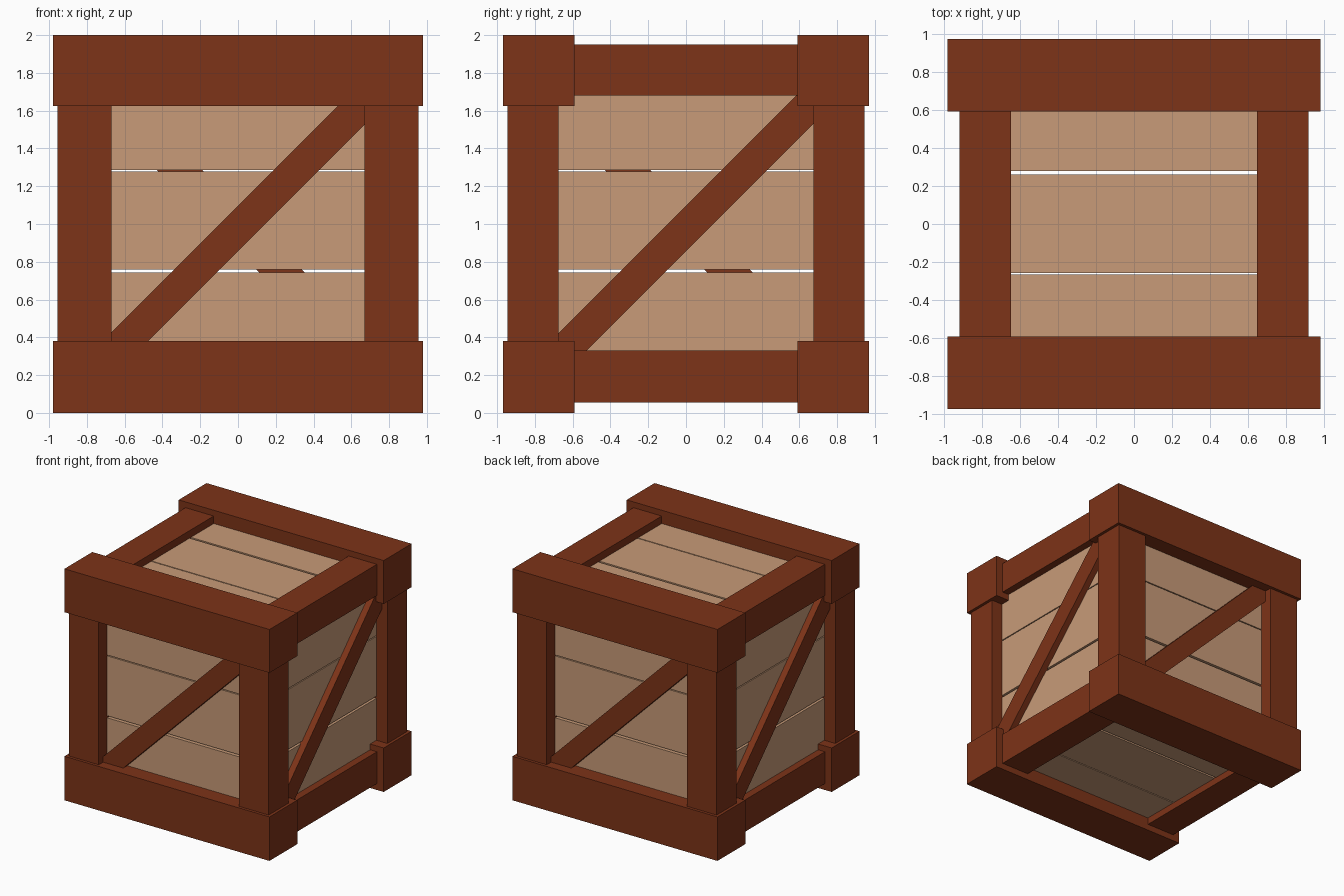
import bpy, math
from mathutils import Matrix

if "Cube" in bpy.data.objects:
    bpy.data.objects.remove(bpy.data.objects["Cube"])


def material(name, colour):
    m = bpy.data.materials.new(name)
    m.diffuse_color = (*colour, 1)
    m.use_nodes = True
    m.node_tree.nodes["Principled BSDF"].inputs["Base Color"].default_value = m.diffuse_color
    return m


FRAME = material("frame_wood", (0.205, 0.033, 0.009))
PLANK = material("plank_wood", (0.578, 0.328, 0.188))


def box(name, mat, lo, hi, xform=Matrix()):
    """Box between two corners, then moved by xform."""
    bpy.ops.mesh.primitive_cube_add(size=1)
    o = bpy.context.object
    o.name = name
    size = [h - l for l, h in zip(lo, hi)]
    mid = [(h + l) / 2 for l, h in zip(lo, hi)]
    o.data.transform(xform @ Matrix.Translation(mid) @ Matrix.Diagonal((*size, 1)))
    o.data.materials.append(mat)
    return o


def span(sign, a, b):
    return sorted((sign * a, sign * b))


for sy in (-1, 1):
    y0, y1 = span(sy, 0.59, 0.97)
    # heavy beams along the top and bottom edges
    for z0, z1 in ((0, 0.38), (1.625, 2)):
        box("edge_beam", FRAME, (-0.98, y0, z0), (0.98, y1, z1))
    # corner posts
    y0, y1 = span(sy, 0.675, 0.945)
    for sx in (-1, 1):
        x0, x1 = span(sx, 0.67, 0.955)
        box("corner_post", FRAME, (x0, y0, 0.3), (x1, y1, 1.7))

# side rails between the beams
for sx in (-1, 1):
    x0, x1 = span(sx, 0.645, 0.915)
    for z0, z1 in ((0.055, 0.33), (1.68, 1.95)):
        box("side_rail", FRAME, (x0, -0.65, z0), (x1, 0.65, z1))

# four walls: three planks and a diagonal brace each
for i in range(4):
    turn = Matrix.Rotation(i * math.pi / 2, 4, 'Z')
    d = 0.83 if i % 2 == 0 else 0.85
    for z0, z1 in ((0.225, 0.742), (0.76, 1.277), (1.285, 1.8)):
        box("wall_plank", PLANK, (-0.78, -d, z0), (0.78, -d + 0.06, z1), turn)
    tilt = Matrix.Translation((0, 0, 0.977)) @ Matrix.Rotation(-math.pi / 4, 4, 'Y')
    box("diagonal_brace", FRAME, (-1.02, -d - 0.055, -0.085),
        (1.02, -d + 0.01, 0.085), turn @ tilt)

# lid and floor planks
for name, z0, z1 in (("floor_plank", 0.115, 0.175), ("lid_plank", 1.825, 1.885)):
    for y0, y1 in ((-0.78, -0.266), (-0.257, 0.26), (0.278, 0.78)):
        box(name, PLANK, (-0.78, y0, z0), (0.78, y1, z1))
